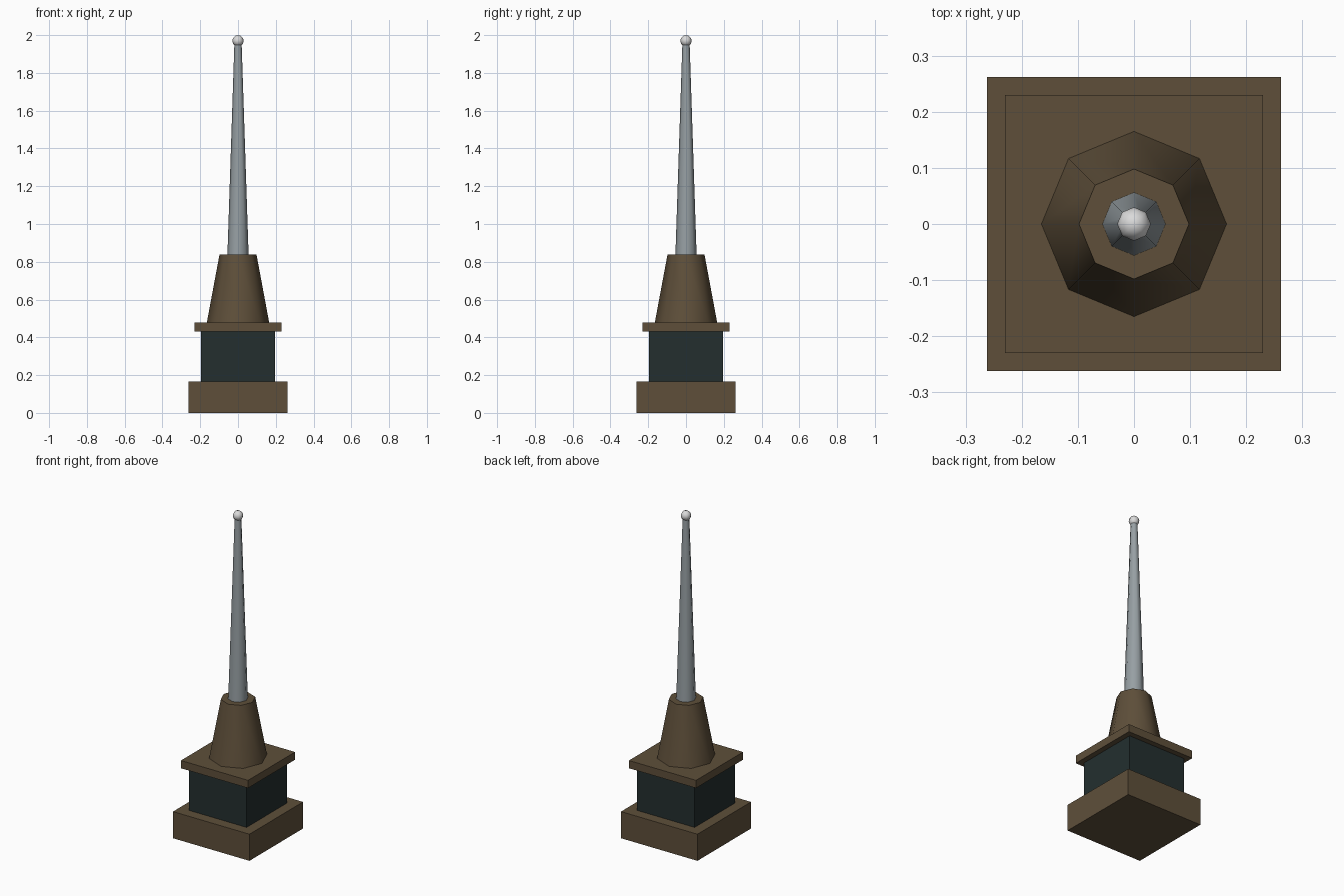
import bpy
import math

cube = bpy.data.objects.get("Cube")
if cube:
    bpy.data.objects.remove(cube, do_unlink=True)


def material(name, rgb):
    m = bpy.data.materials.new(name)
    m.use_nodes = True
    m.diffuse_color = (*rgb, 1)
    m.node_tree.nodes["Principled BSDF"].inputs["Base Color"].default_value = (*rgb, 1)
    return m


brown = material("brown", (0.112, 0.078, 0.042))
dark_teal = material("dark teal", (0.017, 0.028, 0.028))
steel = material("steel grey", (0.31, 0.35, 0.37))
pale = material("pale grey", (0.7, 0.7, 0.7))


def finish(name, mat, smooth=False):
    ob = bpy.context.object
    ob.name = name
    ob.data.materials.append(mat)
    if smooth:
        bpy.ops.object.shade_smooth_by_angle(angle=math.radians(60))
    return ob


def block(name, half, z0, z1, mat):
    bpy.ops.mesh.primitive_cube_add(size=1, location=(0, 0, (z0 + z1) / 2))
    bpy.context.object.scale = (2 * half, 2 * half, z1 - z0)
    bpy.ops.object.transform_apply(location=False, rotation=False, scale=True)
    finish(name, mat)


def taper(name, r0, r1, z0, z1, mat):
    bpy.ops.mesh.primitive_cone_add(vertices=8, radius1=r0, radius2=r1,
                                    depth=z1 - z0, location=(0, 0, (z0 + z1) / 2))
    finish(name, mat, True)


# Square pedestal
block("base_plinth", 0.262, 0, 0.165, brown)
block("pedestal_body", 0.197, 0.165, 0.43, dark_teal)
block("cap_slab", 0.23, 0.43, 0.478, brown)

# Octagonal socket and tapering pole
taper("socket", 0.165, 0.098, 0.478, 0.838, brown)
taper("pole", 0.056, 0.019, 0.838, 1.96, steel)

# Ball finial
bpy.ops.mesh.primitive_uv_sphere_add(segments=8, ring_count=6, radius=0.03,
                                     location=(0, 0, 1.97))
finish("ball_finial", pale, True)
